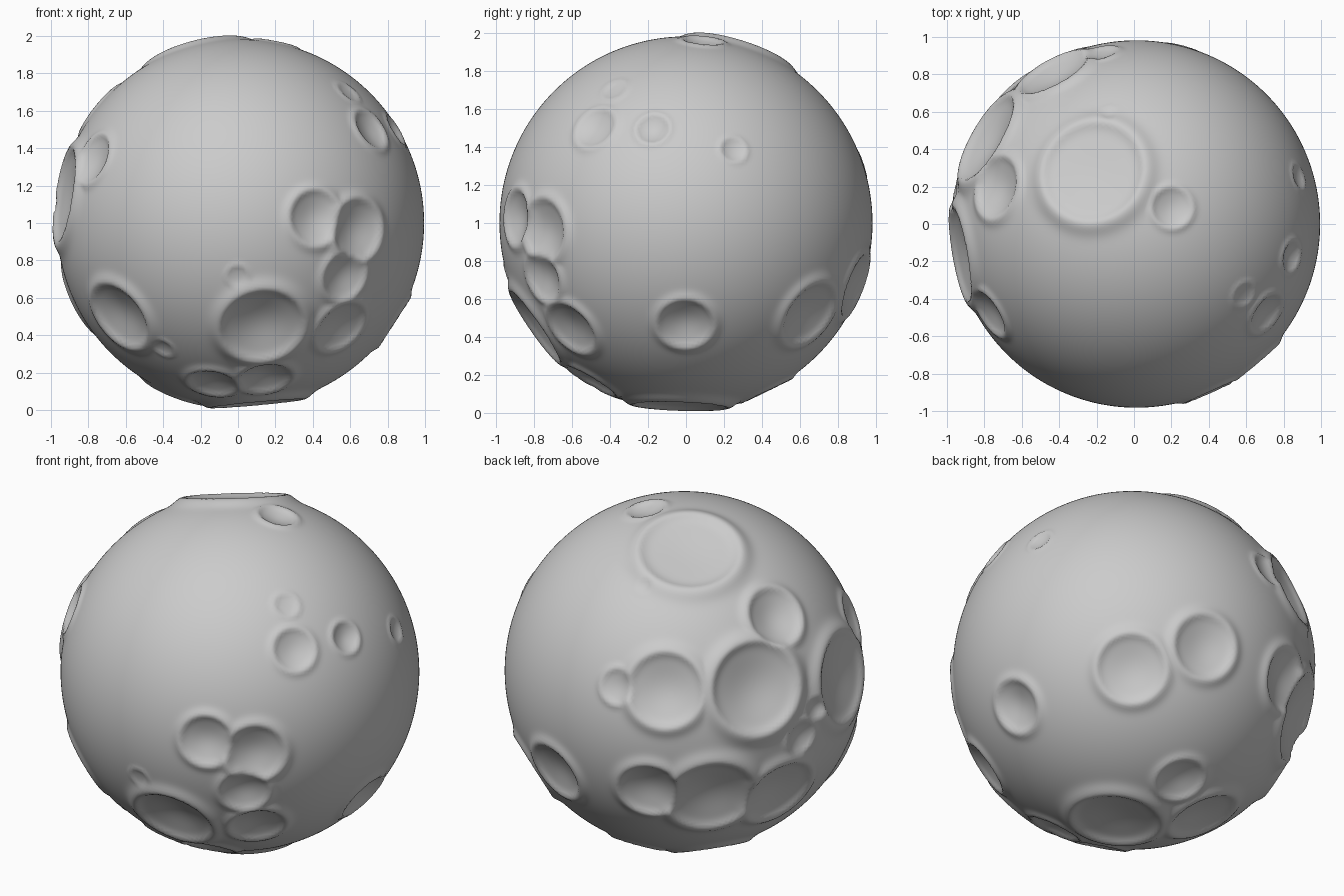
import bpy
import bmesh
from math import radians, exp
from mathutils import Vector, Matrix

cube = bpy.data.objects.get("Cube")
if cube:
    bpy.data.objects.remove(cube, do_unlink=True)

RADIUS = 0.982
CENTRE = Vector((0.013, 0.0, 1.0))

# Crater fields: each faces a side (turn about z, tilt up) and holds craters as
# (across, up, radius, depth to radius) on that side's unit disc
FIELDS = [
    ((0, 0), [      # front
        (0.41, 0.03, 0.15, 0.3), (0.64, -0.04, 0.17, 0.3), (0.57, -0.29, 0.14, 0.3),
        (0.12, -0.565, 0.23, 0.3), (0.55, -0.565, 0.16, 0.25), (-0.66, -0.51, 0.2, 0.3),
        (-0.15, -0.875, 0.14, 0.25), (0.135, -0.85, 0.15, 0.3), (0.71, 0.51, 0.12, 0.25),
        (-0.015, -0.29, 0.06, 0.1), (-0.8, 0.35, 0.14, 0.25), (-0.42, -0.68, 0.06, 0.15)]),
    ((35, 25), [    # front, towards +x
        (0.59, 0.19, 0.09, 0.3), (0.26, 0.37, 0.07, 0.1),
        (0.87, 0.23, 0.07, 0.2), (0.21, 0.87, 0.11, 0.25)]),
    ((215, 25), [   # back, towards -x
        (0.03, 0.68, 0.28, 0.17), (0.51, 0.3, 0.17, 0.3), (0.405, -0.1, 0.26, 0.28),
        (-0.105, -0.11, 0.21, 0.28), (-0.37, -0.09, 0.1, 0.2), (-0.19, -0.67, 0.18, 0.3),
        (0.155, -0.71, 0.25, 0.28), (0.53, -0.68, 0.22, 0.25), (0.655, -0.37, 0.1, 0.3),
        (0.73, -0.21, 0.07, 0.2), (0.895, -0.04, 0.26, 0.25), (-0.22, 0.47, 0.05, 0.1)]),
    ((145, -30), [  # back, towards +x and below
        (-0.08, 0.01, 0.19, 0.25), (0.33, 0.15, 0.18, 0.25), (-0.69, -0.23, 0.15, 0.3),
        (0.24, -0.6, 0.14, 0.25), (-0.095, -0.85, 0.25, 0.22), (0.4, -0.8, 0.2, 0.22)]),
]


def direction(turn, tilt, across, up):
    """Unit vector to a point on the disc of one side."""
    out = -max(0.0, 1 - across ** 2 - up ** 2) ** 0.5
    spin = Matrix.Rotation(radians(turn), 3, 'Z') @ Matrix.Rotation(-radians(tilt), 3, 'X')
    return (spin @ Vector((across, out, up))).normalized()


craters = [(direction(turn, tilt, a, u), r, d)
           for (turn, tilt), spots in FIELDS for a, u, r, d in spots]


def relief(n):
    """Height above the sphere: deepest bowl, plus soft rims outside bowls."""
    bowl, rim = 0.0, 0.0
    for axis, r, depth in craters:
        s = (n - axis).length / r
        if s > 1.6:
            continue
        if s < 1:
            bowl = min(bowl, -depth * r * (1 - s * s) ** 1.3)
        rim = max(rim, 0.09 * r * exp(-((s - 1.05) / 0.2) ** 2))
    return bowl + rim * exp(bowl / 0.01)


# Cratered globe
bm = bmesh.new()
bmesh.ops.create_icosphere(bm, subdivisions=7, radius=1.0)
for v in bm.verts:
    n = v.co.normalized()
    v.co = n * RADIUS * (1 + relief(n)) + CENTRE
for f in bm.faces:
    f.smooth = True
mesh = bpy.data.meshes.new("cratered_globe")
bm.to_mesh(mesh)
bm.free()

# Plain grey rock
rock = bpy.data.materials.new("rock_grey")
rock.use_nodes = True
colour = (0.6, 0.6, 0.6, 1.0)
rock.diffuse_color = colour
rock.node_tree.nodes["Principled BSDF"].inputs["Base Color"].default_value = colour
mesh.materials.append(rock)

globe = bpy.data.objects.new("cratered_globe", mesh)
bpy.context.collection.objects.link(globe)
